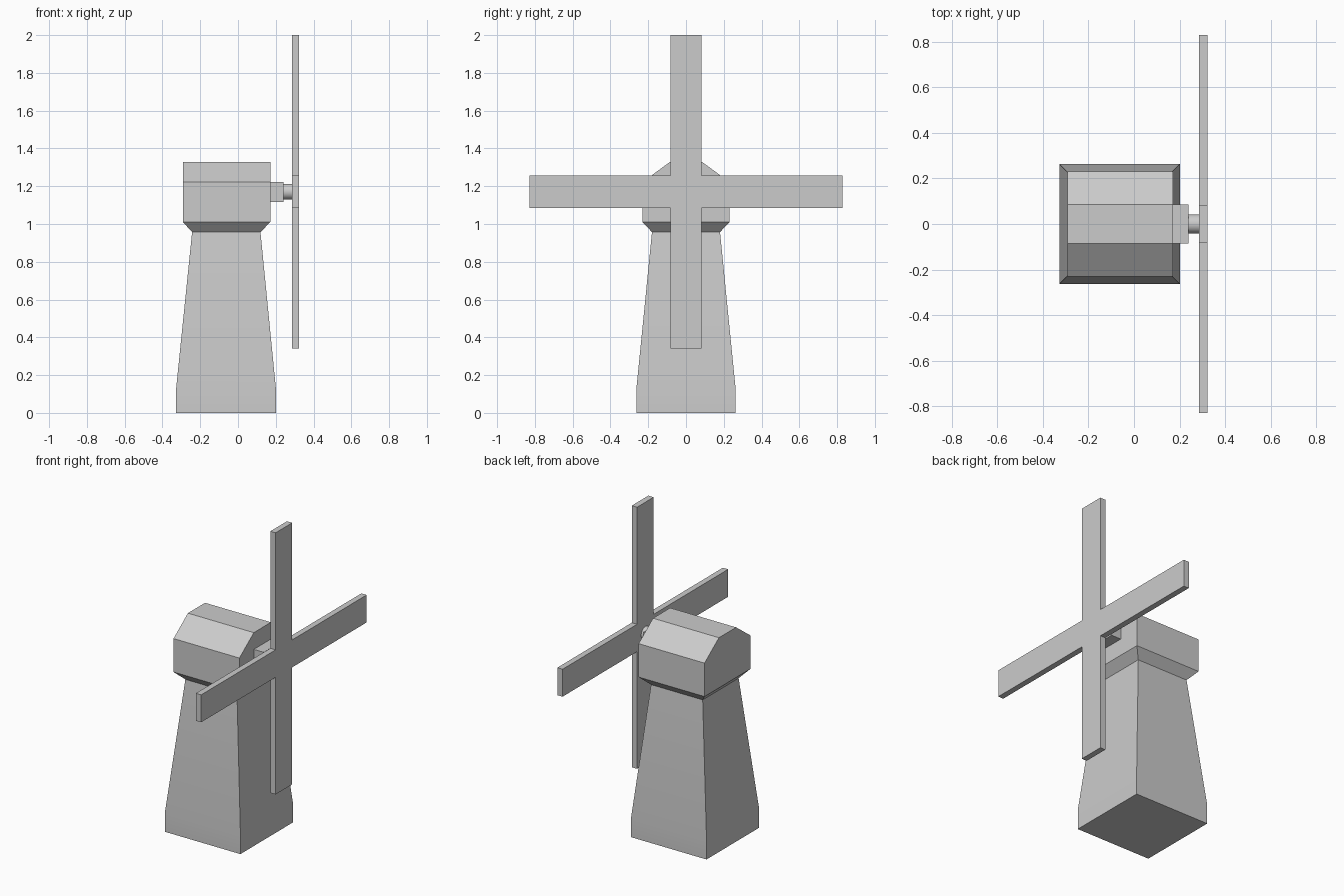
import bpy, bmesh, math

if "Cube" in bpy.data.objects:
    bpy.data.objects.remove(bpy.data.objects["Cube"])


def make_object(name, bm):
    bmesh.ops.recalc_face_normals(bm, faces=bm.faces)
    mesh = bpy.data.meshes.new(name)
    bm.to_mesh(mesh)
    bm.free()
    obj = bpy.data.objects.new(name, mesh)
    bpy.context.collection.objects.link(obj)
    return obj


def stack(name, levels):
    """Rectangular rings (x0, x1, half_y, z) joined into a closed solid."""
    bm = bmesh.new()
    rings = [[bm.verts.new(p) for p in ((x0, -y, z), (x1, -y, z), (x1, y, z), (x0, y, z))]
             for x0, x1, y, z in levels]
    for a, b in zip(rings, rings[1:]):
        for i in range(4):
            j = (i + 1) % 4
            bm.faces.new((a[i], a[j], b[j], b[i]))
    bm.faces.new(rings[0])
    bm.faces.new(rings[-1])
    return make_object(name, bm)


def extrude_x(name, profile, x0, x1):
    """Extrude a (y, z) outline along x."""
    bm = bmesh.new()
    face = bm.faces.new([bm.verts.new((x0, y, z)) for y, z in profile])
    res = bmesh.ops.extrude_face_region(bm, geom=[face], use_keep_orig=True)
    verts = [v for v in res["geom"] if isinstance(v, bmesh.types.BMVert)]
    bmesh.ops.translate(bm, vec=(x1 - x0, 0, 0), verts=verts)
    return make_object(name, bm)


# Tapered tower with a short straight foot
tower = stack("tower", [(-0.328, 0.201, 0.263, 0), (-0.328, 0.201, 0.263, 0.125),
                        (-0.243, 0.119, 0.18, 0.957)])
bpy.context.view_layer.objects.active = tower
tower.select_set(True)
bpy.ops.object.shade_smooth_by_angle(angle=math.radians(30))

# Cap: flared collar, straight walls and sloped roof with a flat ridge
stack("cap", [(-0.243, 0.119, 0.18, 0.957), (-0.291, 0.171, 0.23, 1.01),
              (-0.291, 0.171, 0.23, 1.222), (-0.291, 0.171, 0.086, 1.328)])

# Bearing block on the cap's face
stack("bearing_block", [(0.171, 0.24, 0.086, 1.117), (0.171, 0.24, 0.086, 1.222)])

# Round sail shaft
bpy.ops.mesh.primitive_cylinder_add(vertices=32, radius=0.042, depth=0.05,
                                    location=(0.263, 0, 1.171),
                                    rotation=(0, math.pi / 2, 0))
bpy.context.object.name = "sail_shaft"
bpy.ops.object.shade_smooth_by_angle(angle=math.radians(30))

# Four sails as one flat cross
cz, reach, wy, wz = 1.171, 0.829, 0.083, 0.087
corner = [(reach, -wz), (reach, wz), (wy, wz), (wy, reach), (-wy, reach), (-wy, wz)]
cross = corner + [(-y, -z) for y, z in corner]
extrude_x("sails", [(y, cz + z) for y, z in cross], 0.285, 0.322)
